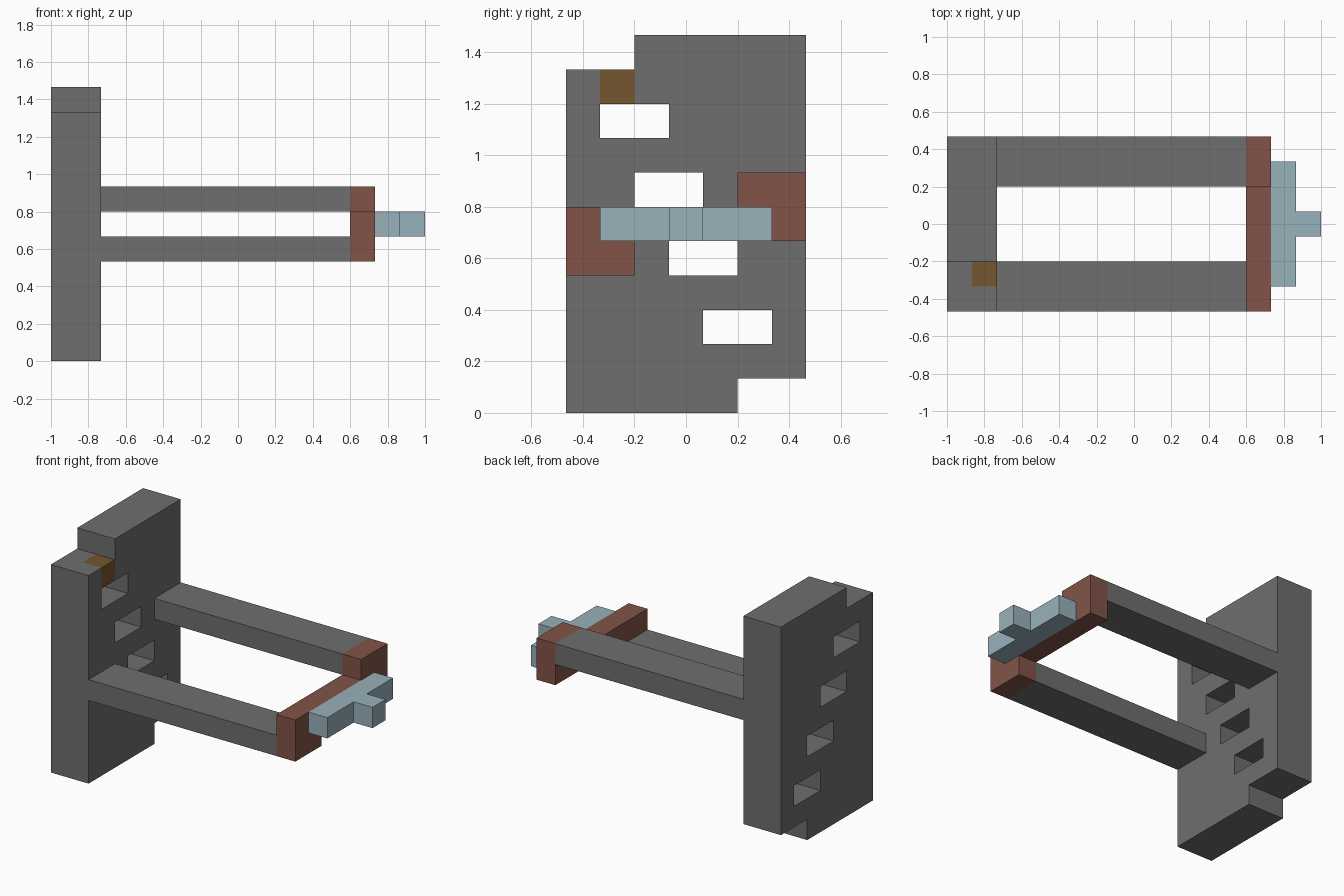
import bpy, bmesh
from mathutils import Vector

cube = bpy.data.objects.get("Cube")
if cube:
    bpy.data.objects.remove(cube, do_unlink=True)

# Everything sits on a block grid 15 wide, 7 deep and 11 high
U = 2 / 15
ORIGIN = Vector((-7.5, -3.5, 0))


def material(name, rgb):
    linear = [((c / 255 + 0.055) / 1.055) ** 2.4 for c in rgb] + [1]
    m = bpy.data.materials.new(name)
    m.use_nodes = True
    m.diffuse_color = linear
    bsdf = next(n for n in m.node_tree.nodes if n.type == 'BSDF_PRINCIPLED')
    bsdf.inputs["Base Color"].default_value = linear
    return m


grey = material("stone grey", (112, 110, 111))
red = material("brick red", (130, 84, 72))
blue = material("pale blue", (152, 177, 187))
brown = material("bronze brown", (116, 86, 46))


def prism(name, outline, axis, start, end, mat):
    """Extrude a grid outline along an axis; the outline uses the other two axes in order."""
    bm = bmesh.new()
    verts = []
    for a, b in outline:
        p = [a, b]
        p.insert(axis, start)
        verts.append(bm.verts.new((Vector(p) + ORIGIN) * U))
    face = bm.faces.new(verts)
    out = bmesh.ops.extrude_face_region(bm, geom=[face])
    offset = Vector((0, 0, 0))
    offset[axis] = (end - start) * U
    moved = [g for g in out["geom"] if isinstance(g, bmesh.types.BMVert)]
    bmesh.ops.translate(bm, verts=moved, vec=offset)
    bmesh.ops.recalc_face_normals(bm, faces=bm.faces)
    mesh = bpy.data.meshes.new(name)
    bm.to_mesh(mesh)
    bm.free()
    mesh.materials.append(mat)
    obj = bpy.data.objects.new(name, mesh)
    bpy.context.collection.objects.link(obj)
    return obj


def box(name, x, y, z, mat):
    outline = [(y[0], z[0]), (y[1], z[0]), (y[1], z[1]), (y[0], z[1])]
    return prism(name, outline, 0, x[0], x[1], mat)


def cut(target, cutter):
    cutter.hide_render = True
    mod = target.modifiers.new("cut", 'BOOLEAN')
    mod.operation = 'DIFFERENCE'
    mod.solver = 'EXACT'
    mod.object = cutter
    bpy.context.view_layer.objects.active = target
    bpy.ops.object.modifier_apply(modifier=mod.name)
    bpy.data.objects.remove(cutter, do_unlink=True)


# Upright panel with stepped ends
panel = prism("panel", [(0, 0), (5, 0), (5, 1), (7, 1), (7, 11), (2, 11), (2, 10), (0, 10)],
              0, 0, 2, grey)

# Diagonal run of slots through the panel
for i in range(4):
    cut(panel, box("slot_cutter", (-1, 3), (4 - i, 6 - i), (2 + 2 * i, 3 + 2 * i), grey))

# Bronze block set into a corner socket
cut(panel, box("socket_cutter", (1, 3), (1, 2), (8.5, 11), grey))
box("inset_block", (1, 2), (1, 2), (9, 10), brown)

# Two arms at different heights
box("front_arm", (2, 12), (0, 2), (4, 5), grey)
box("back_arm", (2, 12), (5, 7), (6, 7), grey)

# Stepped crossbar joining the arms
prism("crossbar", [(0, 4), (2, 4), (2, 5), (7, 5), (7, 7), (5, 7), (5, 6), (0, 6)],
      0, 12, 13, red)

# T-shaped end piece
prism("end_piece", [(13, 1), (14, 1), (14, 3), (15, 3), (15, 4), (14, 4), (14, 6), (13, 6)],
      2, 5, 6, blue)
